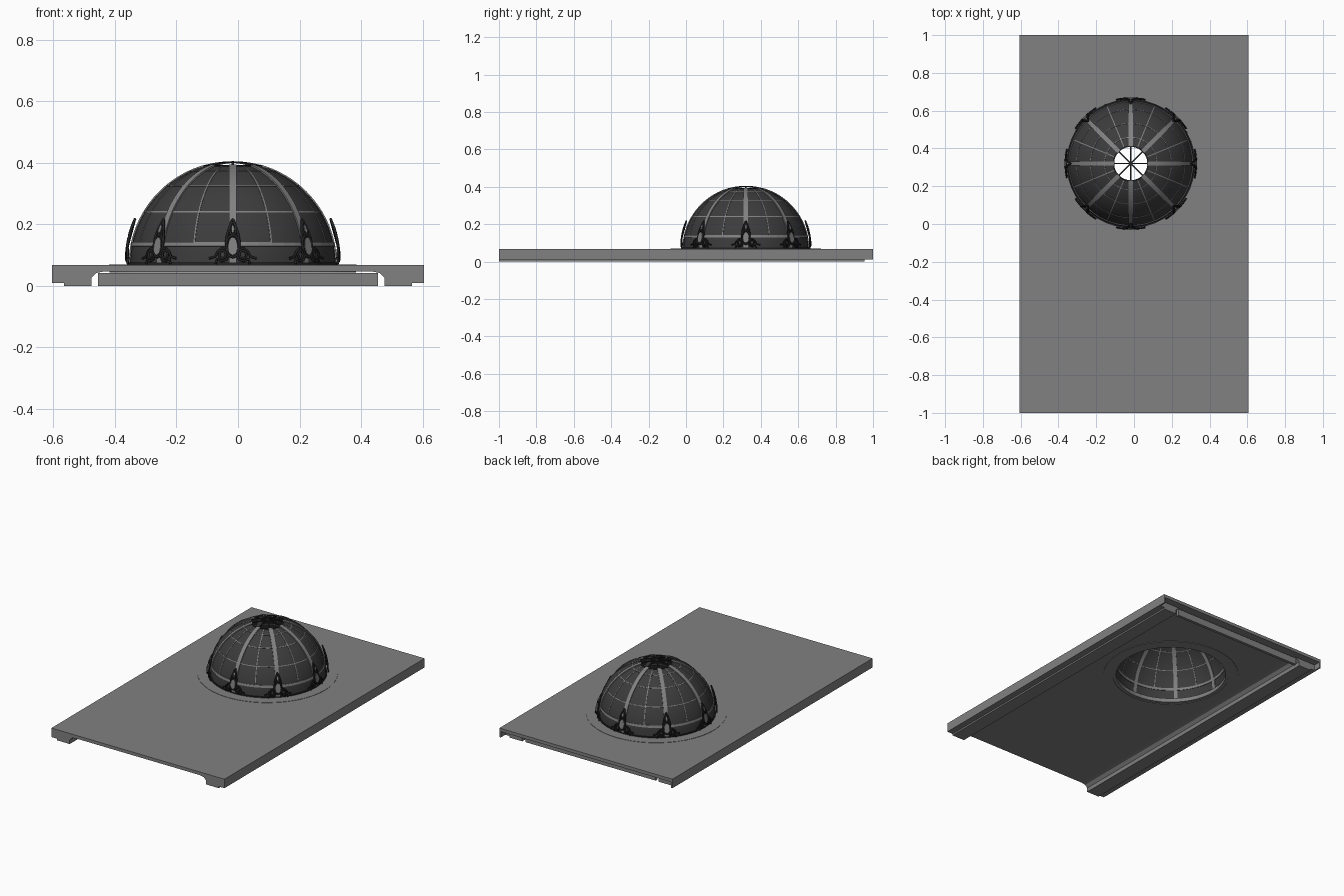
import bpy, bmesh, math
from math import sin, cos, pi, radians, sqrt

old = bpy.data.objects.get("Cube")
if old:
    bpy.data.objects.remove(old)

CX, CY, BASE, R = -0.017, 0.32, 0.067, 0.335   # dome centre, foot height, radius
HOLE = 0.088                                   # open eye at the crown


def material(name, value):
    m = bpy.data.materials.new(name)
    m.use_nodes = True
    colour = (value, value, value, 1)
    m.diffuse_color = colour
    m.node_tree.nodes["Principled BSDF"].inputs["Base Color"].default_value = colour
    return m


grey = material("stone grey", 0.22)
dark = material("dark panel", 0.045)
black = material("ornament black", 0.018)


def add(name, bm, mat, smooth=False):
    bmesh.ops.recalc_face_normals(bm, faces=bm.faces)
    me = bpy.data.meshes.new(name)
    bm.to_mesh(me)
    bm.free()
    ob = bpy.data.objects.new(name, me)
    bpy.context.collection.objects.link(ob)
    me.materials.append(mat)
    for p in me.polygons:
        p.use_smooth = smooth
    return ob


def box(name, lo, hi, mat):
    bm = bmesh.new()
    bmesh.ops.create_cube(bm, size=1)
    for v in bm.verts:
        v.co = [(a + b) / 2 + c * (b - a) for a, b, c in zip(lo, hi, v.co)]
    return add(name, bm, mat)


def lathe(name, profile, mat, closed=False, segs=48, smooth=False):
    """Spin (radius, z) points around the dome axis."""
    bm = bmesh.new()
    rings = [[bm.verts.new((CX + r * cos(2 * pi * i / segs), CY + r * sin(2 * pi * i / segs), z))
              for i in range(segs)] for r, z in profile]
    pairs = list(zip(rings, rings[1:]))
    if closed:
        pairs.append((rings[-1], rings[0]))
    for a, b in pairs:
        for i in range(segs):
            j = (i + 1) % segs
            bm.faces.new((a[i], a[j], b[j], b[i]))
    return add(name, bm, mat, smooth)


def cut(target, cutter):
    cutter.hide_render = True
    cutter.hide_set(True)
    cutter.display_type = "WIRE"
    mod = target.modifiers.new("cut", "BOOLEAN")
    mod.operation = "DIFFERENCE"
    mod.solver = "EXACT"
    mod.object = cutter


# Slab with side feet and a shallow trough underneath
half = [(0.605, BASE), (0.605, 0.01), (0.565, 0.01), (0.565, 0), (0.477, 0),
        (0.477, 0.025), (0.46, 0.042), (0.435, 0.047)]
outline = half + [(-x, z) for x, z in reversed(half)]
bm = bmesh.new()
face = bm.faces.new([bm.verts.new((x, -1, z)) for x, z in outline])
ext = bmesh.ops.extrude_face_region(bm, geom=[face])
bmesh.ops.translate(bm, vec=(0, 2, 0), verts=[g for g in ext["geom"] if isinstance(g, bmesh.types.BMVert)])
slab = add("slab", bm, grey)

bm = bmesh.new()
bmesh.ops.create_cone(bm, cap_ends=True, segments=48, radius1=0.325, radius2=0.325, depth=0.4)
bmesh.ops.translate(bm, vec=(CX, CY, BASE), verts=bm.verts)
cut(slab, add("opening_cutter", bm, grey))
cut(slab, box("back_notch_cutter", (-0.595, 0.955, -0.1), (0.595, 1.1, 0.047), grey))
box("back_wall", (-0.455, 0.935, 0), (0.455, 0.953, 0.042), grey)

# Round curb plate set in the slab, and its rim underneath
lathe("curb_plate", [(0.325, BASE), (0.325, BASE + 0.002), (0.403, BASE + 0.002), (0.403, BASE)], grey, True)
lathe("under_rim", [(0.345, 0.048), (0.345, 0.044), (0.4, 0.044), (0.4, 0.048)], grey, True)

# Dome shell with an open crown
top = math.acos(HOLE / R)
arc = [top * i / 14 for i in range(15)]
lathe("dome_shell", [(R * cos(t), BASE + R * sin(t)) for t in arc], dark, smooth=True)


def ribs(name, angles, width, thick, t0, t1, mat, steps=20):
    """Bars of constant width that follow the dome upward."""
    bm = bmesh.new()
    for a in angles:
        last = None
        for k in range(steps + 1):
            t = t0 + (t1 - t0) * k / steps
            ring = []
            for side, out in ((-1, -1), (1, -1), (1, 1), (-1, 1)):
                r, w = R + out * thick, side * width / 2
                h = r * cos(t)
                ring.append(bm.verts.new((CX + h * cos(a) - w * sin(a),
                                          CY + h * sin(a) + w * cos(a), BASE + r * sin(t))))
            if last:
                for i in range(4):
                    j = (i + 1) % 4
                    bm.faces.new((last[i], last[j], ring[j], ring[i]))
            else:
                bm.faces.new(ring)
            last = ring
        bm.faces.new(last)
    add(name, bm, mat)


eighths = [i * pi / 4 for i in range(8)]
ribs("main_ribs", eighths, 0.023, 0.004, 0.0, top, grey)
ribs("thin_ribs", [a + pi / 8 for a in eighths], 0.005, 0.0015, 0.2, top, grey)
ribs("crown_spokes", eighths, 0.007, 0.003, top, pi / 2, black, 6)


def hoop(name, z, width, thick, mat):
    t, d = math.asin((z - BASE) / R), width / R / 2
    pts = [(R + o * thick, t + s * d) for s, o in ((-1, -1), (-1, 1), (1, 1), (1, -1))]
    lathe(name, [(r * cos(u), BASE + r * sin(u)) for r, u in pts], mat, True)


hoop("main_hoop", 0.135, 0.014, 0.004, grey)
for n, z in enumerate((0.24, 0.325, 0.372)):
    hoop(f"thin_hoop_{n + 1}", z, 0.004, 0.0015, grey)
hoop("crown_ring", 0.389, 0.006, 0.003, black)
hoop("base_ring", 0.071, 0.008, 0.006, black)


# Ornaments around the foot of the dome
def place(a, u, v, lift):
    """Point on the dome, u sideways and v above its foot."""
    r = sqrt(R * R - v * v) + lift + 0.05 * v
    b = a + u / R
    return (CX + r * cos(b), CY + r * sin(b), BASE + v)


def oval(u, v, w, h, n=16):
    return [(u + w * cos(2 * pi * i / n), v + h * sin(2 * pi * i / n)) for i in range(n)]


def teardrop(v0, v1, w, n=20):
    """Loop that is round below and pointed above."""
    pts = []
    for i in range(n):
        t = 2 * pi * i / n
        pts.append((w * sin(t) * sin(t / 2), v1 + (v0 - v1) * (1 - cos(t)) / 2))
    return pts


loops = [teardrop(0.035, 0.15, 0.027), oval(0, 0.062, 0.021, 0.036), oval(0, 0.118, 0.01, 0.02)]
strokes = []
for s in (-1, 1):
    loops.append(oval(s * 0.032, 0.035, 0.011, 0.013, 10))
    strokes.append([(s * u, v) for u, v in
                    ((0.012, 0.035), (0.02, 0.018), (0.034, 0.013), (0.05, 0.02), (0.054, 0.004))])
    strokes.append([(s * u, v) for u, v in
                    ((0.02, 0.05), (0.034, 0.056), (0.047, 0.045), (0.056, 0.028), (0.075, 0.022))])

cu = bpy.data.curves.new("ornament_scrolls", "CURVE")
cu.dimensions = "3D"
cu.bevel_depth = 0.0042
cu.bevel_resolution = 1
for a in eighths:
    for path in loops + strokes:
        sp = cu.splines.new("POLY")
        sp.points.add(len(path) - 1)
        for p, (u, v) in zip(sp.points, path):
            p.co = (*place(a, u, v, 0.011), 1)
        sp.use_cyclic_u = path in loops
ob = bpy.data.objects.new("ornament_scrolls", cu)
bpy.context.collection.objects.link(ob)
cu.materials.append(black)


def plates(name, shape, lift, mat):
    bm = bmesh.new()
    for a in eighths:
        bm.faces.new([bm.verts.new(place(a, u, v, lift)) for u, v in shape])
    plate = add(name, bm, mat)
    mod = plate.modifiers.new("thickness", "SOLIDIFY")
    mod.thickness = 0.003
    mod.offset = 0


plates("ornament_backs", teardrop(0.035, 0.15, 0.027), 0.008, black)
plates("ornament_gems", oval(0, 0.062, 0.015, 0.029), 0.014, grey)
plates("ornament_upper_gems", oval(0, 0.118, 0.005, 0.013), 0.014, grey)
